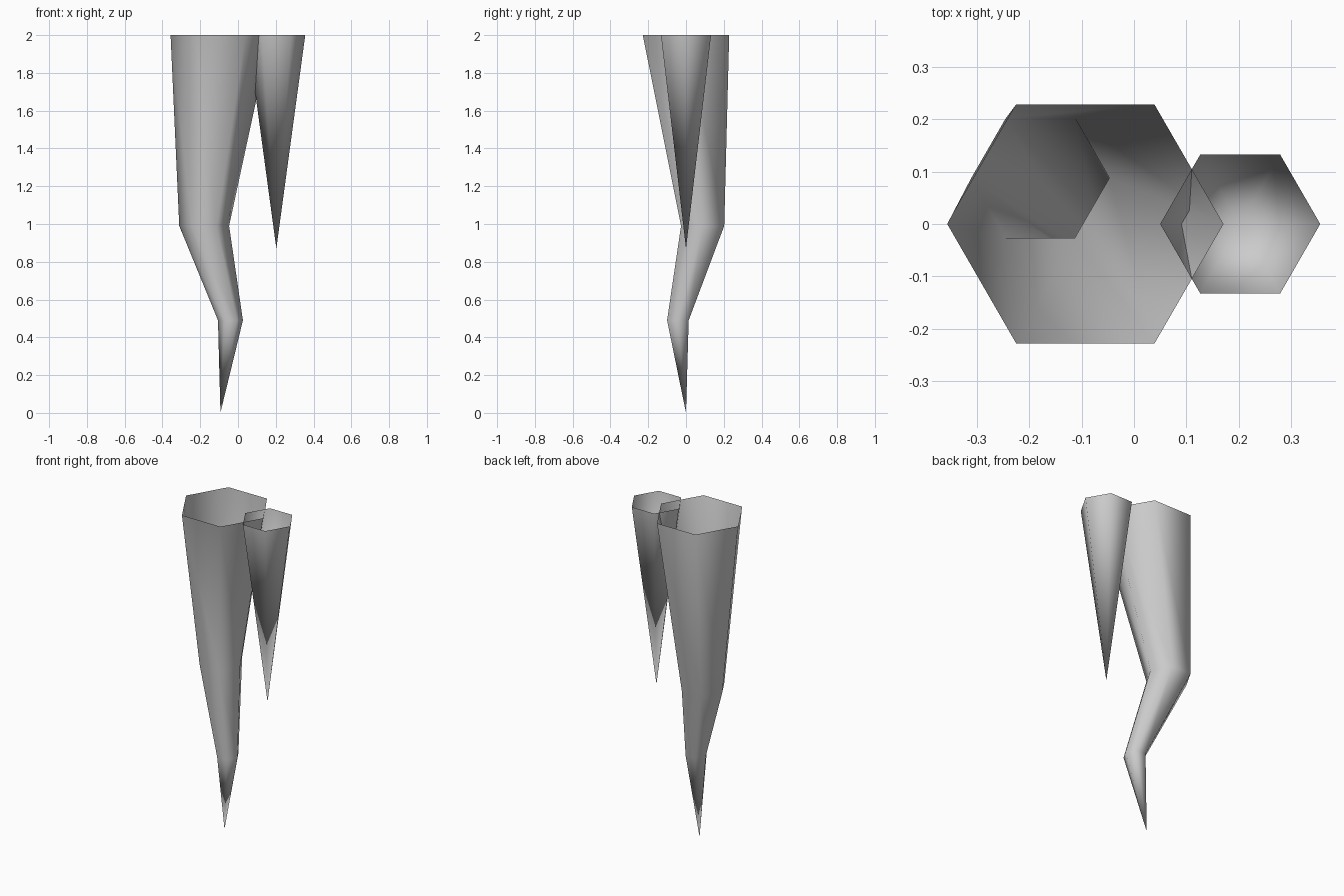
import bpy, bmesh
from math import cos, sin, tau

if "Cube" in bpy.data.objects:
    bpy.data.objects.remove(bpy.data.objects["Cube"])

SIDES = 6


def spike(name, rings, tip):
    """Open-topped hexagonal spike: rings are (x, y, z, radius) from top to bottom."""
    bm = bmesh.new()
    loops = [[bm.verts.new((x + r * cos(tau * i / SIDES), y + r * sin(tau * i / SIDES), z))
              for i in range(SIDES)] for x, y, z, r in rings]
    point = bm.verts.new(tip)
    for i in range(SIDES):
        j = (i + 1) % SIDES
        for a, b in zip(loops, loops[1:]):
            bm.faces.new((a[i], b[i], b[j], a[j]))
        bm.faces.new((loops[-1][i], point, loops[-1][j]))
    for f in bm.faces:
        f.smooth = True
    mesh = bpy.data.meshes.new(name)
    bm.to_mesh(mesh)
    bm.free()
    obj = bpy.data.objects.new(name, mesh)
    bpy.context.collection.objects.link(obj)
    return obj


# Large crooked stalactite
spike("large_stalactite",
      [(-0.093, 0, 2.0, 0.264), (-0.179, 0.088, 0.99, 0.132), (-0.04, -0.043, 0.49, 0.066)],
      (-0.093, 0, 0))

# Small straight stalactite beside it
spike("small_stalactite", [(0.203, 0, 2.0, 0.153)], (0.203, 0, 0.87))
